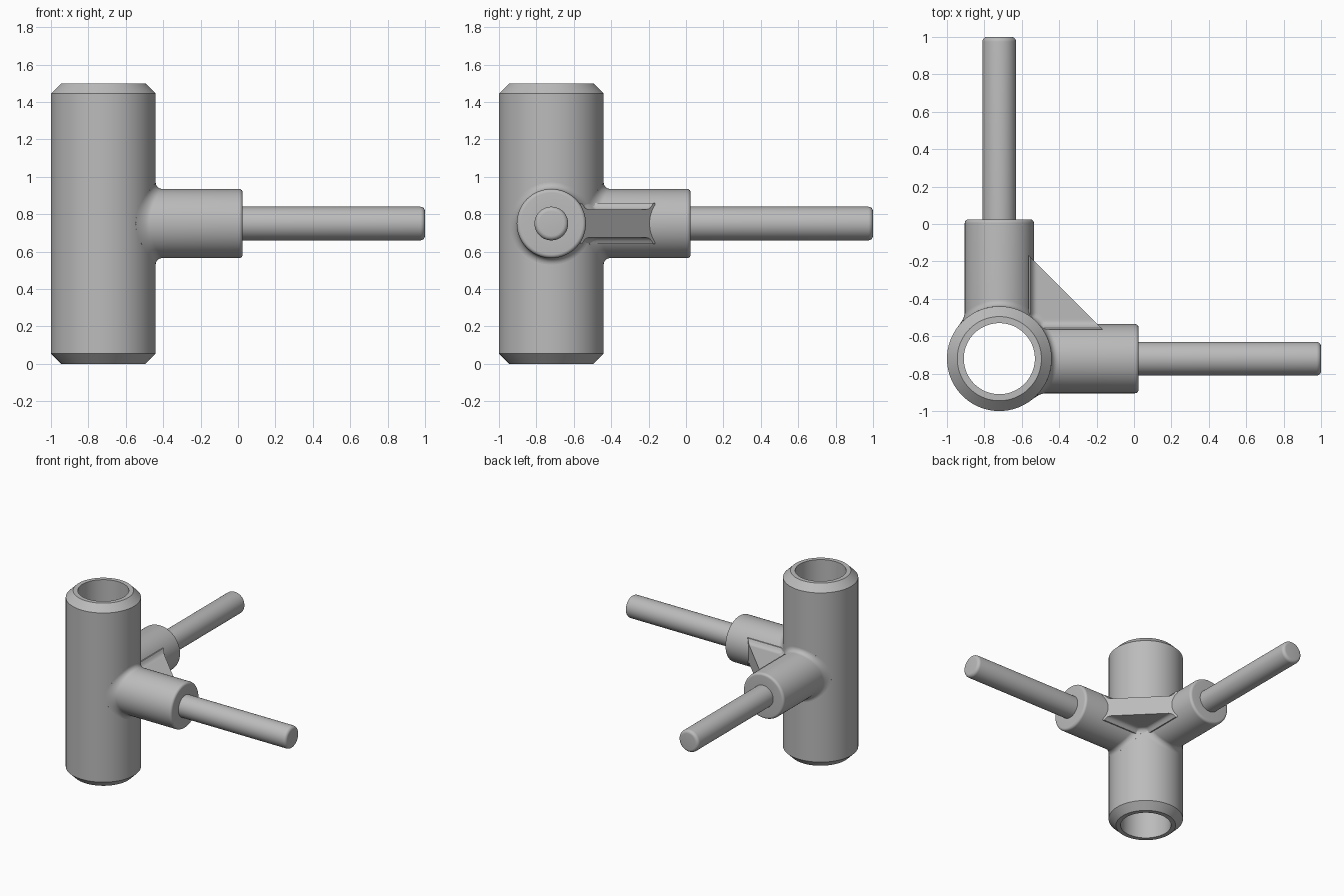
import bpy, bmesh, math

cube = bpy.data.objects.get("Cube")
if cube:
    bpy.data.objects.remove(cube, do_unlink=True)

CENTRE = -0.72          # tube axis in x and y
TUBE_R, BORE_R, TUBE_H, CHAMFER = 0.28, 0.19, 1.5, 0.055
ARM_Z, ARM_R, ARM_END = 0.75, 0.185, 0.745
ROD_R, ROD_END = 0.09, 1.72
FILLET = 0.035
SEG = 72

grey = bpy.data.materials.new("grey")
grey.use_nodes = True
GREY = (0.5, 0.5, 0.5, 1)
grey.diffuse_color = GREY
grey.node_tree.nodes["Principled BSDF"].inputs["Base Color"].default_value = GREY


def finish(name, bm, z=0.0, turn=0.0, angle=35):
    bmesh.ops.recalc_face_normals(bm, faces=bm.faces)
    mesh = bpy.data.meshes.new(name)
    bm.to_mesh(mesh)
    bm.free()
    mesh.materials.append(grey)
    obj = bpy.data.objects.new(name, mesh)
    bpy.context.collection.objects.link(obj)
    obj.location = (CENTRE, CENTRE, z)
    obj.rotation_euler.z = turn
    bpy.ops.object.select_all(action='DESELECT')
    obj.select_set(True)
    bpy.context.view_layer.objects.active = obj
    bpy.ops.object.shade_smooth_by_angle(angle=math.radians(angle))


def skin(bm, rings, closed=False):
    """Join consecutive rings of vertices with quads."""
    rings = [[bm.verts.new(p) for p in ring] for ring in rings]
    pairs = list(zip(rings, rings[1:]))
    if closed:
        pairs.append((rings[-1], rings[0]))
    for a, b in pairs:
        for i in range(SEG):
            j = (i + 1) % SEG
            bm.faces.new((a[i], a[j], b[j], b[i]))
    return rings


angles = [2 * math.pi * i / SEG for i in range(SEG)]

# Upright open tube with chamfered ends
bm = bmesh.new()
inner = TUBE_R - CHAMFER
profile = [(BORE_R, 0), (inner, 0), (TUBE_R, CHAMFER), (TUBE_R, TUBE_H - CHAMFER),
           (inner, TUBE_H), (BORE_R, TUBE_H)]
skin(bm, [[(r * math.cos(a), r * math.sin(a), z) for a in angles] for r, z in profile], closed=True)
finish("upright_tube", bm)


def rounded_end(radius, end, bevel, steps=6):
    """Profile points of a rounded rim, as (radius, distance)."""
    arc = [math.pi / 2 * k / steps for k in range(steps + 1)]
    return [(radius - bevel + bevel * math.cos(t), end - bevel + bevel * math.sin(t)) for t in arc]


def saddle(radius, offset):
    """Ring lying at an offset from the tube wall."""
    return [(math.sqrt(TUBE_R ** 2 - (radius * math.sin(a)) ** 2) + offset,
             radius * math.sin(a), radius * math.cos(a)) for a in angles]


def arm(name, turn):
    bm = bmesh.new()
    # Fillet flowing from the tube wall into the socket
    rings = [saddle(ARM_R + FILLET, -0.02)]
    for k in range(8, -1, -1):
        t = math.pi / 2 * k / 8
        rings.append(saddle(ARM_R + FILLET * (1 - math.cos(t)), FILLET * (1 - math.sin(t))))
    # Socket rim, then the rod
    for r, x in (rounded_end(ARM_R, ARM_END, 0.02) + [(ROD_R, ARM_END)]
                 + rounded_end(ROD_R, ROD_END, 0.025)):
        rings.append([(x, r * math.sin(a), r * math.cos(a)) for a in angles])
    rings = skin(bm, rings)
    bm.faces.new(rings[-1])
    finish(name, bm, ARM_Z, turn)


arm("left_arm", 0)
arm("back_arm", math.pi / 2)

# Triangular web between the arms, thickening where it meets them
HALF, START, REACH, N = 0.075, 0.155, 0.71, 44
step = (REACH - 2 * START) / N
contact = math.sqrt(ARM_R ** 2 - HALF ** 2)


def thickness(u, v):
    f = FILLET
    d = min(u - contact, v - contact, math.hypot(u, v) - TUBE_R)
    d = min(max(d, 0), f)
    return HALF + f - math.sqrt(f * f - (f - d) ** 2)


bm = bmesh.new()
sides = []
for sign in (1, -1):
    grid = {}
    for i in range(N + 1):
        for j in range(N + 1 - i):
            u, v = START + i * step, START + j * step
            grid[i, j] = bm.verts.new((u, v, sign * thickness(u, v)))
    for i, j in grid:
        if i + j < N:
            bm.faces.new((grid[i, j], grid[i + 1, j], grid[i, j + 1]))
        if i + j < N - 1:
            bm.faces.new((grid[i + 1, j], grid[i + 1, j + 1], grid[i, j + 1]))
    sides.append(grid)
top, bottom = sides
# Close the three edges of the web
for edge in ([(i, N - i) for i in range(N + 1)], [(i, 0) for i in range(N + 1)],
             [(0, j) for j in range(N + 1)]):
    for p, q in zip(edge, edge[1:]):
        bm.faces.new((top[p], top[q], bottom[q], bottom[p]))
finish("corner_web", bm, ARM_Z, 0, 50)
